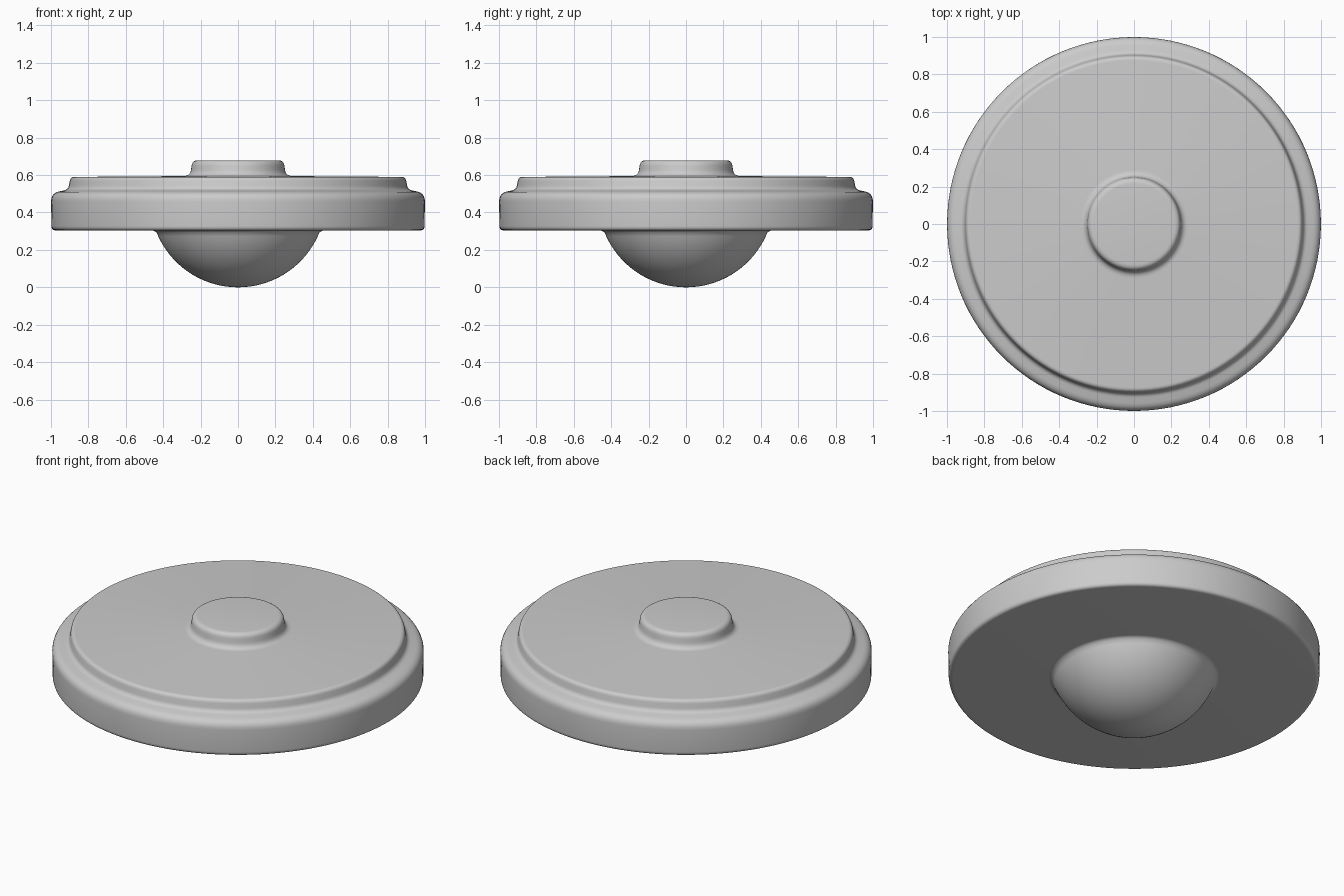
import bpy, bmesh, math
from mathutils import Vector

if "Cube" in bpy.data.objects:
    bpy.data.objects.remove(bpy.data.objects["Cube"])

SEGMENTS = 128


def rounded(points, steps=6):
    """Turn (radius, height, corner size) points into a profile with rounded corners."""
    out = []
    for i, (r, z, c) in enumerate(points):
        p = Vector((r, z))
        if c == 0 or i in (0, len(points) - 1):
            out.append(p)
            continue
        a = p + (Vector(points[i - 1][:2]) - p).normalized() * c
        b = p + (Vector(points[i + 1][:2]) - p).normalized() * c
        for k in range(steps + 1):
            t = k / steps
            out.append(a * (1 - t) ** 2 + p * 2 * t * (1 - t) + b * t * t)
    return out


def lathe(name, profile):
    """Revolve a profile around the z axis."""
    bm = bmesh.new()
    verts = [bm.verts.new((r, 0, z)) for r, z in profile]
    edges = [bm.edges.new(pair) for pair in zip(verts, verts[1:])]
    bmesh.ops.spin(bm, geom=verts + edges, cent=(0, 0, 0), axis=(0, 0, 1),
                   angle=2 * math.pi, steps=SEGMENTS, use_merge=True)
    bmesh.ops.remove_doubles(bm, verts=bm.verts, dist=1e-5)
    bmesh.ops.recalc_face_normals(bm, faces=bm.faces)
    mesh = bpy.data.meshes.new(name)
    bm.to_mesh(mesh)
    bm.free()
    obj = bpy.data.objects.new(name, mesh)
    bpy.context.collection.objects.link(obj)
    bpy.context.view_layer.objects.active = obj
    obj.select_set(True)
    bpy.ops.object.shade_smooth_by_angle(angle=math.radians(40))
    obj.select_set(False)


# Dome, flaring slightly where it meets the underside, continuing up through
# the stepped disc and the raised button as one continuous skin
R = 0.47
dome = [(R * math.sin(a), R - R * math.cos(a), 0)
        for a in (math.radians(68.0) * i / 24 for i in range(25))]
dome[0] = (0, 0, 0)

stepped_disc = [
    (0.452, 0.304, 0.008),   # underside
    (0.997, 0.304, 0.024),   # lower rim edge
    (1.000, 0.503, 0.045),   # upper rim edge
    (0.908, 0.523, 0.022),   # foot of the step
    (0.896, 0.590, 0.022),   # top edge of the step
]
button = [
    (0.255, 0.595, 0.035),   # foot of the button
    (0.245, 0.679, 0.030),   # top edge of the button
    (0, 0.679, 0),
]
lathe("domed_disc", rounded(dome + stepped_disc + button))
